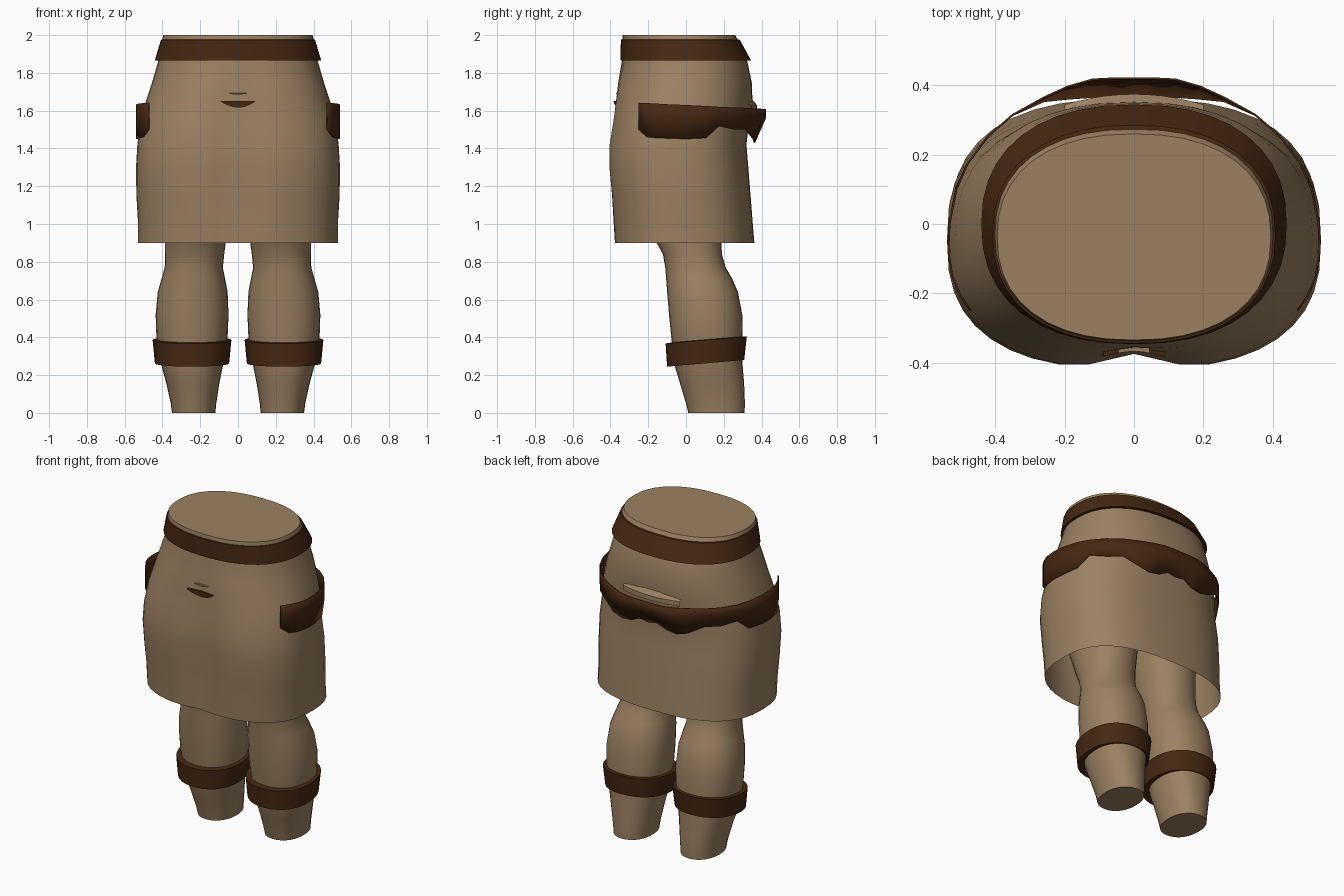
import bpy, bmesh, math


def material(name, rgb):
    m = bpy.data.materials.new(name)
    m.diffuse_color = (*rgb, 1)
    return m


TAN = material("tan cloth", (0.33, 0.22, 0.12))
BROWN = material("dark brown leather", (0.062, 0.021, 0.006))


def grid_object(name, rows, mat, closed=True, cap_start=False, cap_end=False, thick=0):
    """Skin a list of point rows into one smooth object."""
    bm = bmesh.new()
    vs = [[bm.verts.new(p) for p in row] for row in rows]
    n = len(vs[0])
    for a, b in zip(vs, vs[1:]):
        for i in range(n if closed else n - 1):
            j = (i + 1) % n
            bm.faces.new((a[i], a[j], b[j], b[i]))
    if cap_start:
        bm.faces.new(vs[0][::-1])
    if cap_end:
        bm.faces.new(vs[-1])
    bm.normal_update()
    me = bpy.data.meshes.new(name)
    bm.to_mesh(me)
    bm.free()
    me.materials.append(mat)
    ob = bpy.data.objects.new(name, me)
    bpy.context.collection.objects.link(ob)
    bpy.ops.object.select_all(action='DESELECT')
    ob.select_set(True)
    bpy.context.view_layer.objects.active = ob
    bpy.ops.object.shade_smooth_by_angle(angle=math.radians(40))
    if thick:
        mod = ob.modifiers.new("thickness", 'SOLIDIFY')
        mod.thickness = thick
        mod.offset = 0
    return ob


def oval(z, x0, x1, y0, y1, power=2.2, n=28, dent=0, tilt=0):
    """Rounded ring fitted to a box, with an optional dent in the front."""
    pts = []
    for i in range(n):
        t = 2 * math.pi * i / n
        c, s = math.cos(t), math.sin(t)
        x = (x0 + x1) / 2 + (x1 - x0) / 2 * math.copysign(abs(c) ** (2 / power), c)
        y = (y0 + y1) / 2 + (y1 - y0) / 2 * math.copysign(abs(s) ** (2 / power), s)
        if s < 0:
            y += dent * math.exp(-(x / 0.11) ** 2)
        pts.append((x, y, z + tilt * (y - 0.1)))
    return pts


# Skirt: open hem, closed flat waist; z, half width, front, back, power, dent
SKIRT = [(0.90, 0.53, -0.385, 0.362, 2.6, 0.02),
         (1.02, 0.53, -0.395, 0.352, 2.6, 0.03),
         (1.15, 0.538, -0.405, 0.342, 2.6, 0.04),
         (1.30, 0.54, -0.42, 0.33, 2.6, 0.045),
         (1.42, 0.533, -0.42, 0.32, 2.5, 0.045),
         (1.55, 0.515, -0.40, 0.335, 2.4, 0.04),
         (1.65, 0.488, -0.388, 0.352, 2.3, 0.03),
         (1.75, 0.455, -0.37, 0.348, 2.3, 0.015),
         (1.86, 0.423, -0.34, 0.325, 2.3, 0),
         (1.975, 0.402, -0.338, 0.275, 2.3, 0),
         (2.00, 0.395, -0.335, 0.26, 2.3, 0)]
grid_object("skirt", [oval(z, -w, w, f, b, p, 40, d) for z, w, f, b, p, d in SKIRT],
            TAN, cap_end=True)

# Waistband: flared strip around the top
BAND = [(1.868, 0.418, -0.335, 0.318), (1.865, 0.441, -0.347, 0.345),
        (1.975, 0.408, -0.345, 0.285), (1.978, 0.396, -0.332, 0.27)]
grid_object("waistband", [oval(z, -w, w, f, b, 2.3, 40) for z, w, f, b in BAND], BROWN)

# Hip belt: x, y, lower z, upper z, inward lean of the lower edge
BELT = [(0.0, 0.42, 1.46, 1.61, 0.045), (0.06, 0.42, 1.47, 1.61, 0.045),
        (0.12, 0.417, 1.44, 1.61, 0.05), (0.19, 0.397, 1.43, 1.61, 0.035),
        (0.26, 0.365, 1.45, 1.612, 0.01), (0.35, 0.315, 1.50, 1.615, 0),
        (0.42, 0.255, 1.50, 1.617, 0), (0.48, 0.175, 1.52, 1.62, 0),
        (0.513, 0.10, 1.455, 1.625, -0.005), (0.533, 0.0, 1.45, 1.63, 0),
        (0.536, -0.08, 1.453, 1.633, 0), (0.525, -0.15, 1.455, 1.637, 0),
        (0.502, -0.205, 1.46, 1.64, 0), (0.472, -0.25, 1.50, 1.642, 0)]
path = [(-x, y, lo, hi, k) for x, y, lo, hi, k in BELT[:0:-1]] + BELT
grid_object("hip_belt", [[(x, y - k, lo) for x, y, lo, hi, k in path],
                         [(x, y, (lo + 2 * hi) / 3) for x, y, lo, hi, k in path],
                         [(x, y, hi) for x, y, lo, hi, k in path]],
            BROWN, closed=False, thick=0.006)

# Cloth fold resting behind the belt
us = [i / 5 for i in range(-5, 6)]
grid_object("back_fold", [[(0.2 * u, 0.375 - 0.03 * u * u, 1.60) for u in us],
                          [(0.2 * u, 0.375 - 0.03 * u * u, 1.63) for u in us],
                          [(0.2 * u, 0.345 - 0.02 * u * u, 1.665 - 0.03 * u * u) for u in us]],
            TAN, closed=False)


# Front buckle slit and the small crease above it
def front_y(x):
    return -0.395 + 0.032 * math.exp(-(x / 0.11) ** 2)


for name, w, top, drop, mat in (("front_buckle", 0.09, 1.65, 0.032, BROWN),
                                ("front_crease", 0.045, 1.692, 0.008, TAN)):
    grid_object(name, [[(w * u, front_y(w * u) - 0.005, top - drop * (1.05 - u ** 2)) for u in us],
                       [(w * u, front_y(w * u) - 0.005, top) for u in us],
                       [(w * u, front_y(w * u) + 0.03, top + 0.002) for u in us]],
                mat, closed=False)

# Legs: z, inner x, outer x, front, back
LEG = [(0.0, 0.12, 0.35, 0.012, 0.31), (0.05, 0.115, 0.356, 0.0, 0.312),
       (0.15, 0.10, 0.378, -0.03, 0.308), (0.25, 0.08, 0.405, -0.06, 0.30),
       (0.40, 0.055, 0.432, -0.078, 0.30), (0.52, 0.05, 0.436, -0.09, 0.298),
       (0.64, 0.055, 0.425, -0.10, 0.275), (0.71, 0.068, 0.405, -0.105, 0.245),
       (0.77, 0.08, 0.388, -0.11, 0.21), (0.84, 0.073, 0.386, -0.122, 0.19),
       (0.90, 0.065, 0.386, -0.155, 0.188), (1.05, 0.045, 0.39, -0.22, 0.20),
       (1.25, 0.02, 0.41, -0.27, 0.22)]
ANKLE = [(0.268, 0.085, 0.40, -0.055, 0.295), (0.262, 0.047, 0.44, -0.10, 0.308),
         (0.385, 0.035, 0.452, -0.108, 0.322), (0.388, 0.06, 0.428, -0.07, 0.295)]
for side, sx in (("right", 1), ("left", -1)):
    for name, rings, mat, tilt, cap in (("leg", LEG, TAN, 0, True),
                                        ("ankle_band", ANKLE, BROWN, 0.085, False)):
        rows = [oval(*r, tilt=tilt) for r in rings]
        if sx < 0:
            rows = [[(-x, y, z) for x, y, z in row][::-1] for row in rows]
        grid_object(f"{side}_{name}", rows, mat, cap_start=cap)
